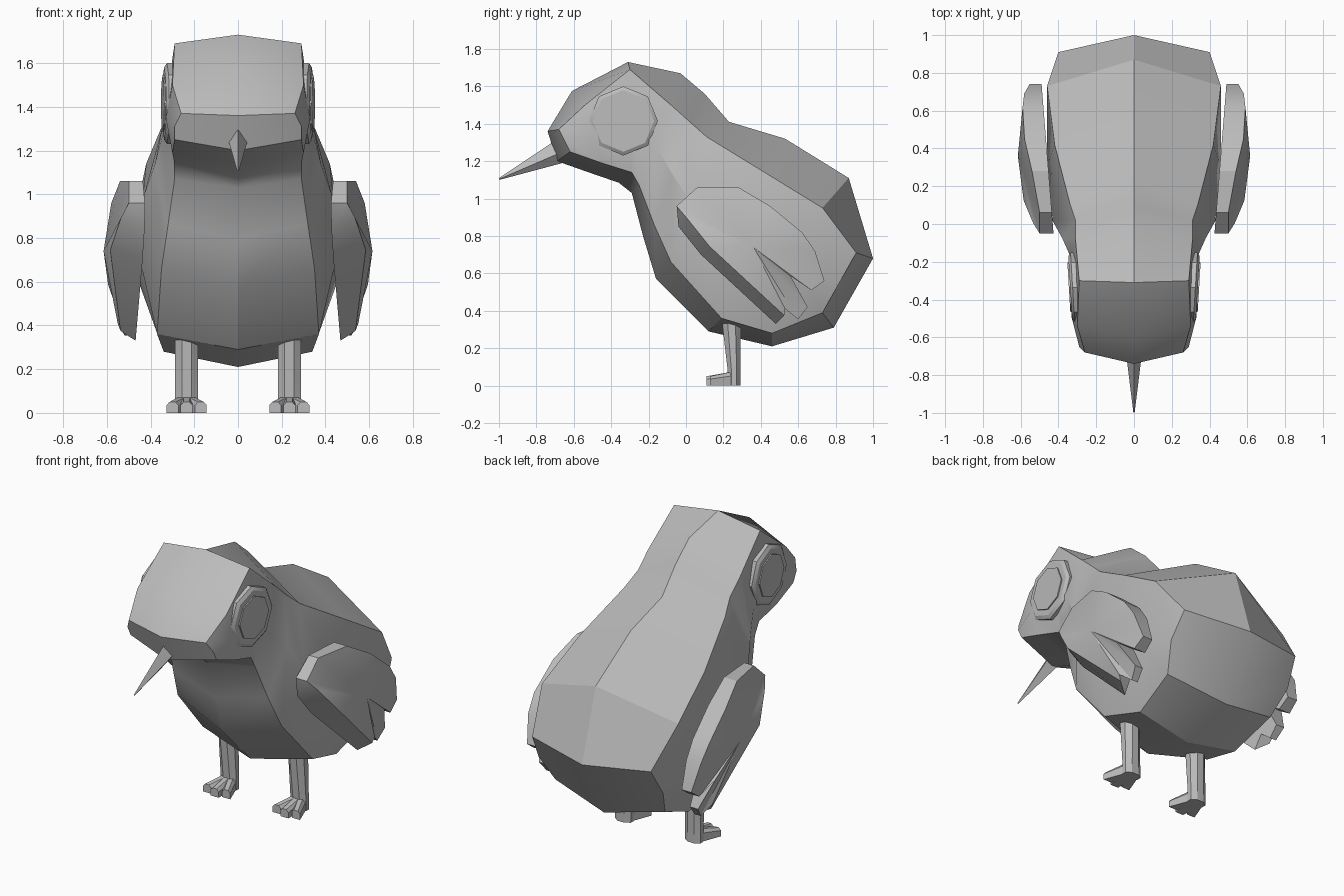
import bpy, bmesh, math
from mathutils import Vector

cube = bpy.data.objects.get("Cube")
if cube:
    bpy.data.objects.remove(cube, do_unlink=True)

grey = bpy.data.materials.new("plain_grey")
grey.use_nodes = True
grey.diffuse_color = (0.5, 0.5, 0.5, 1)
grey.node_tree.nodes["Principled BSDF"].inputs["Base Color"].default_value = (0.5, 0.5, 0.5, 1)


def finish(name, bm, angle=30):
    """Turn a bmesh into a shaded, coloured object."""
    bmesh.ops.recalc_face_normals(bm, faces=bm.faces[:])
    mesh = bpy.data.meshes.new(name)
    bm.to_mesh(mesh)
    bm.free()
    obj = bpy.data.objects.new(name, mesh)
    bpy.context.collection.objects.link(obj)
    mesh.materials.append(grey)
    bpy.ops.object.select_all(action="DESELECT")
    obj.select_set(True)
    bpy.context.view_layer.objects.active = obj
    bpy.ops.object.shade_smooth_by_angle(angle=math.radians(angle))
    return obj


def loft(bm, rings, closed=True, cap_start=True, cap_end=True):
    """Bridge rings of points with quads and cap the ends."""
    loops = [[bm.verts.new(p) for p in ring] for ring in rings]
    count = len(loops[0])
    for a, b in zip(loops, loops[1:]):
        for i in range(count if closed else count - 1):
            j = (i + 1) % count
            bm.faces.new((a[i], a[j], b[j], b[i]))
    caps = []
    if cap_start:
        caps.append(bm.faces.new(loops[0]))
    if cap_end:
        caps.append(bm.faces.new(loops[-1]))
    return caps


# Body: ridge lines running from the face to the tail
crown = [(-.74, 1.36), (-.61, 1.575), (-.31, 1.73), (-.03, 1.67), (.10, 1.56),
         (.23, 1.41), (.53, 1.32), (.87, 1.11), (1.0, .68)]
belly = [(-.69, 1.20), (-.52, 1.14), (-.36, 1.085), (-.29, 1.03), (-.23, .80),
         (-.16, .57), (.12, .29), (.46, .21), (.79, .31)]
shoulder = [(.26, -.68, 1.37), (.30, -.54, 1.50), (.29, -.30, 1.69), (.31, -.08, 1.50),
            (.31, .02, 1.41), (.34, .11, 1.33), (.42, .42, 1.14), (.46, .73, .95), (.40, .91, .71)]
flank = [(.29, -.62, 1.25), (.30, -.45, 1.19), (.29, -.29, 1.14), (.29, -.25, 1.07),
         (.32, -.17, .86), (.35, -.08, .66), (.37, .19, .36), (.34, .46, .28), (.37, .73, .39)]
side_width = [.29, .33, .33, .34, .38, .43, .46, .46, .42]
rings = []
for top, low, up, down, width in zip(crown, belly, shoulder, flank, side_width):
    middle = (Vector(up) + Vector(down)) / 2
    middle.x = width
    rings.append([(0, *top), up, middle, down, (0, *low)])
bm = bmesh.new()
loft(bm, rings, closed=False)
bmesh.ops.mirror(bm, geom=bm.verts[:] + bm.edges[:] + bm.faces[:], axis="X", merge_dist=.001)
finish("body", bm)

# Beak: slim four-sided spike
bm = bmesh.new()
base = [Vector(p) for p in ((0, -.70, 1.31), (.045, -.66, 1.25), (0, -.66, 1.19), (-.045, -.66, 1.25))]
tip = Vector((0, -1, 1.11))
loft(bm, [base, [tip + (p - base[0]) * .08 * Vector((1, 0, 1)).length / 1.4 * 1 for p in base]])
for v in bm.verts:
    v.co.y = max(v.co.y, -1)
finish("beak", bm)

# Wing outline, with notched feather tips at the rear
wing = [(-.05, .96), (.06, 1.06), (.28, 1.06), (.45, .96), (.62, .82), (.69, .72), (.74, .56),
        (.67, .51), (.56, .585), (.65, .42), (.60, .355), (.53, .41), (.48, .33), (.08, .70), (-.04, .85)]


def wing_outer(y, z):
    shift = .045 if y + z < .85 else 0
    y, z = y + shift, z + shift
    return Vector((.615 - .4 * (y - .4) ** 2 - .6 * (z - .72) ** 2, y, z))


for name, s in (("left", 1), ("right", -1)):
    flip = Vector((s, 1, 1))

    # Wing: thick plate with a domed outer face
    bm = bmesh.new()
    inner = [Vector((.43 + .08 * y, y, z)) * flip for y, z in wing]
    outer = [wing_outer(y, z) * flip for y, z in wing]
    caps = loft(bm, [inner, outer])
    dome = bmesh.ops.poke(bm, faces=[caps[1]])["verts"][0]
    dome.co = Vector((.615, .36, .74)) * flip
    finish(name + "_wing", bm)

    # Eye: stepped octagonal disc, leaning with the side of the head
    bm = bmesh.new()
    steps = [(.185, .25), (.185, .325), (.165, .338), (.13, .338), (.13, .345)]
    discs = []
    for radius, x in steps:
        ring = []
        for i in range(8):
            a = i * math.tau / 8
            y = radius * math.cos(a)
            ring.append(Vector((x + .06 * y, y - .335, 1.415 + radius * math.sin(a))) * flip)
        discs.append(ring)
    loft(bm, discs)
    finish(name + "_eye", bm)

    # Leg: eight-sided post, slightly thicker at the hip
    bm = bmesh.new()
    posts = []
    for z, depth, y in ((0, .034, .257), (.08, .034, .257), (.36, .052, .242), (.45, .052, .242)):
        ring = []
        for i in range(8):
            a = (i + .5) * math.tau / 8
            ring.append(Vector((.235 + .057 * math.cos(a), y + depth * 1.08 * math.sin(a), z)) * flip)
        posts.append(ring)
    loft(bm, posts)
    finish(name + "_leg", bm)

    # Foot: three splayed toes
    for toe, spread in (("inner", -.065), ("middle", 0), ("outer", .065)):
        bm = bmesh.new()
        sections = []
        for t, half, height in ((0, .03, .075), (1, .027, .05)):
            x = .235 + spread * (.25 + .75 * t)
            y = .25 - t * (.14 - abs(spread) * .3)
            sections.append([Vector((x + dx, y, z)) * flip for dx, z in (
                (-half, 0), (-half, height * .7), (-half / 2, height),
                (half / 2, height), (half, height * .7), (half, 0))])
        loft(bm, sections)
        finish(f"{name}_{toe}_toe", bm)
